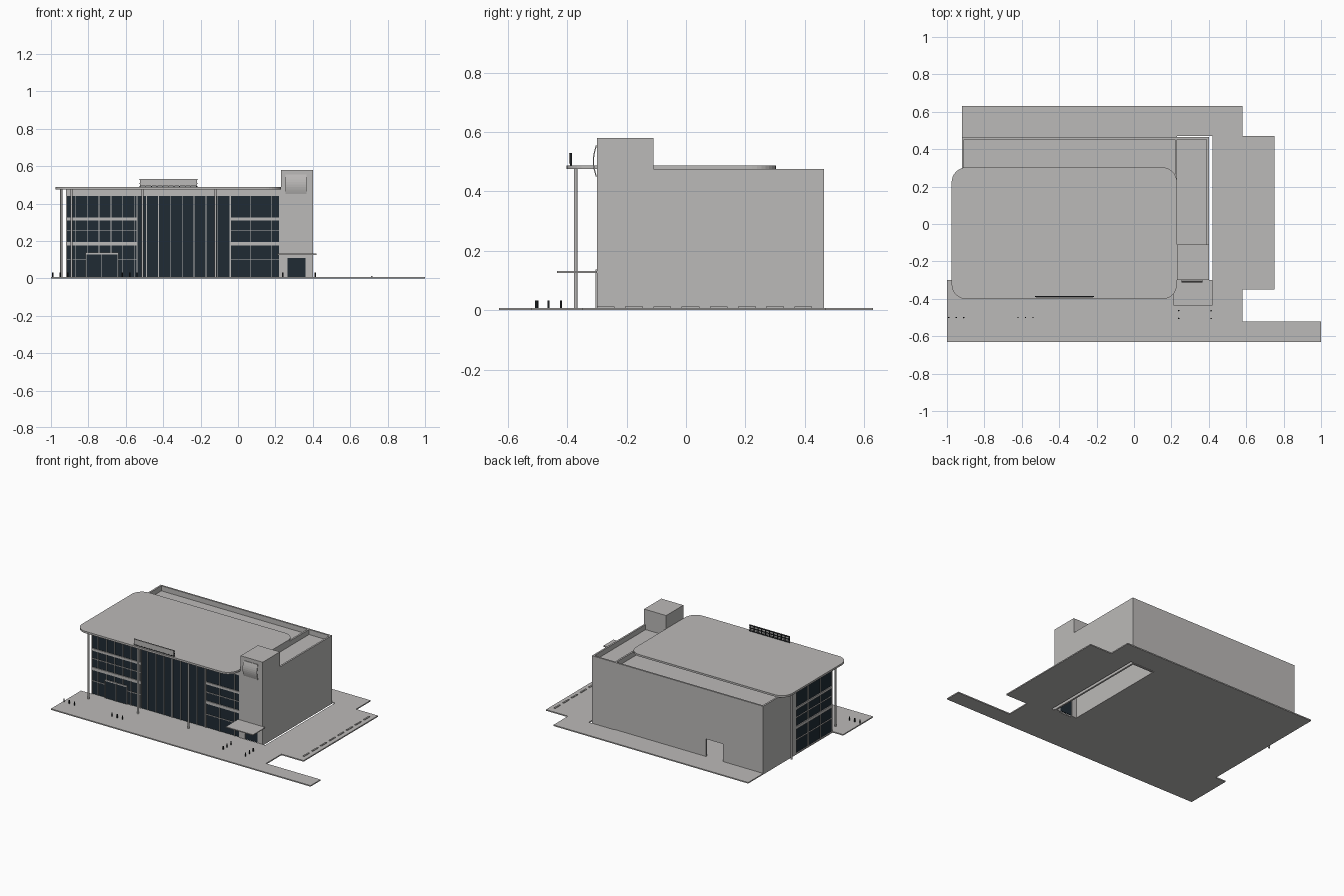
import bpy, bmesh, math

cube = bpy.data.objects.get("Cube")
if cube:
    bpy.data.objects.remove(cube, do_unlink=True)


def material(name, color):
    m = bpy.data.materials.new(name)
    m.use_nodes = True
    m.diffuse_color = (*color, 1)
    bsdf = next(n for n in m.node_tree.nodes if n.type == 'BSDF_PRINCIPLED')
    bsdf.inputs["Base Color"].default_value = (*color, 1)
    return m


GREY = material("light grey", (0.5, 0.49, 0.48))
GLASS = material("dark glass", (0.014, 0.024, 0.034))
DARK = material("dark metal", (0.012, 0.014, 0.016))


def finish(name, bm, mat):
    bmesh.ops.recalc_face_normals(bm, faces=bm.faces)
    mesh = bpy.data.meshes.new(name)
    bm.to_mesh(mesh)
    bm.free()
    mesh.materials.append(mat)
    obj = bpy.data.objects.new(name, mesh)
    bpy.context.collection.objects.link(obj)
    return obj


def boxes(name, mat, spans):
    """One object from boxes, each given as x0, x1, y0, y1, z0, z1."""
    bm = bmesh.new()
    for x0, x1, y0, y1, z0, z1 in spans:
        for v in bmesh.ops.create_cube(bm, size=1)["verts"]:
            v.co = (x1 if v.co.x > 0 else x0,
                    y1 if v.co.y > 0 else y0,
                    z1 if v.co.z > 0 else z0)
    return finish(name, bm, mat)


def cylinders(name, mat, spots, r, z0, z1):
    bm = bmesh.new()
    for x, y in spots:
        made = bmesh.ops.create_cone(bm, cap_ends=True, segments=12, radius1=r,
                                     radius2=r, depth=z1 - z0)
        bmesh.ops.translate(bm, verts=made["verts"], vec=(x, y, (z0 + z1) / 2))
    return finish(name, bm, mat)


# Main dimensions
L, M, R = -0.92, 0.23, 0.40        # left wall, partition, right wall
F, B = -0.30, 0.465                # front and back
G, TOP, ROOF = 0.008, 0.475, 0.44  # paving, parapet and roof heights
T = 0.012                          # wall thickness

# Paving with an open slot below the right wing
plan = [(-1, 1, -0.63, -0.52), (-1, 0.58, -0.52, F), (L, M, F, 0.63),
        (M, 0.58, 0.47, 0.63), (0.42, 0.58, F, 0.47), (0.58, 0.75, -0.35, 0.47)]
boxes("paving", GREY, [(*p, 0, G) for p in plan])

# Wheel stops along the parking edge
boxes("wheel_stops", GREY,
      [(0.71, 0.72, y, y + 0.06, G, G + 0.005)
       for y in [-0.3 + 0.095 * i for i in range(8)]])

# Hollow shell with an opening at the back
DOOR0, DOOR1, DOOR_H = -0.61, -0.48, 0.13
GLASS_END = 0.10
boxes("back_wall", GREY, [
    (L, DOOR0, B - T, B, G, TOP), (DOOR1, M, B - T, B, G, TOP),
    (M, R, B - T, B, 0, TOP), (DOOR0, DOOR1, B - T, B, DOOR_H, TOP)])
boxes("left_wall", GREY, [(L, L + T, GLASS_END, B - T, G, TOP),
                          (L, L + T, F, GLASS_END, ROOF, TOP)])
boxes("right_wall", GREY, [(R - T, R, F, B - T, 0, TOP)])
boxes("partition", GREY, [(M - T, M, F, B - T, G, TOP)])
boxes("front_header", GREY, [(L + T, M - T, F, F + T, ROOF, TOP)])
boxes("roof_deck", GREY, [(L + T, M - T, F + T, B - T, ROOF - 0.01, ROOF),
                          (M, R - T, F + T, B - T, ROOF - 0.01, ROOF)])

# Stair tower with a glazed door
boxes("tower", GREY, [
    (M, R, F, -0.11, ROOF, 0.58), (M, 0.265, F, F + T, 0, ROOF),
    (0.36, R - T, F, F + T, 0, ROOF), (0.265, 0.36, F, F + T, 0.11, ROOF)])
boxes("tower_door", GLASS, [(0.265, 0.36, F + 0.002, F + 0.008, G, 0.11)])
boxes("tower_canopy", GREY, [(0.21, 0.42, -0.435, F, 0.126, 0.132)])

# Bowed sign panel on the tower
bm = bmesh.new()
rows = []
for i in range(9):
    t = i / 8
    y = F - 0.004 - 0.01 * math.sin(math.pi * t)
    z = 0.45 + 0.105 * t
    rows.append([bm.verts.new((x, yy, z)) for x, yy in
                 ((0.255, y), (0.365, y), (0.365, y + 0.004), (0.255, y + 0.004))])
for a, b in zip(rows, rows[1:]):
    for k in range(4):
        n = (k + 1) % 4
        bm.faces.new((a[k], a[n], b[n], b[k]))
bm.faces.new(rows[0])
bm.faces.new(rows[-1])
finish("tower_sign", bm, GREY)

# Curtain wall glass on the front and left
boxes("front_glass", GLASS, [(L + 0.006, M - T, F + 0.006, F + 0.01, G, ROOF)])
boxes("left_glass", GLASS, [(L + 0.006, L + 0.01, F + 0.006, GLASS_END, G, ROOF)])

# Spandrels, rails and mullions
RAILS = [(0.31, 0.326), (0.253, 0.257), (0.175, 0.195), (0.098, 0.102)]
bars = []
for z0, z1 in RAILS:
    bars += [(L, -0.54, F, F + 0.006, z0, z1), (-0.04, M, F, F + 0.006, z0, z1),
             (L, L + 0.006, F, GLASS_END, z0, z1)]
boxes("spandrels", GREY, bars)
mullions = [-0.87 + 0.0635 * i for i in range(14)] + [0.065, 0.18, -0.54, -0.04]
boxes("front_mullions", GREY,
      [(x - 0.002, x + 0.002, F, F + 0.006, G, ROOF) for x in mullions])
boxes("left_mullions", GREY,
      [(L, L + 0.006, y - 0.002, y + 0.002, G, ROOF)
       for y in (F + 0.002, -0.17, -0.035, GLASS_END)])

# Main entrance with a pale frame
boxes("entrance_doors", GLASS, [(-0.81, -0.645, F - 0.002, F + 0.004, G, 0.13)])
boxes("entrance_frame", GREY, [
    (-0.815, -0.64, F - 0.005, F, 0.128, 0.137),
    (-0.645, -0.64, F - 0.005, F, G, 0.128),
    (-0.815, -0.81, F - 0.005, F, G, 0.128),
    (-0.73, -0.726, F - 0.005, F, G, 0.128)])

# Rounded canopy roof
bm = bmesh.new()
x0, x1, y0, y1, r = -0.975, 0.23, -0.402, 0.303, 0.08
outline = []
centres = [(x1 - r, y1 - r), (x0 + r, y1 - r), (x0 + r, y0 + r), (x1 - r, y0 + r)]
for q, (cx, cy) in enumerate(centres):
    for i in range(9):
        a = math.pi / 2 * (q + i / 8)
        outline.append(bm.verts.new((cx + r * math.cos(a), cy + r * math.sin(a), TOP)))
face = bm.faces.new(outline)
top = bmesh.ops.extrude_face_region(bm, geom=[face])["geom"]
bmesh.ops.translate(bm, vec=(0, 0, 0.013),
                    verts=[v for v in top if isinstance(v, bmesh.types.BMVert)])
finish("canopy_roof", bm, GREY)

# Columns under the canopy
cylinders("canopy_columns", GREY,
          [(-0.89, -0.372), (-0.51, -0.372), (-0.12, -0.372), (-0.945, 0.19)],
          0.006, G, TOP)

# Sign board on the canopy edge, with its dark frame behind
boxes("roof_sign", GREY, [(-0.525, -0.22, -0.394, -0.390, 0.495, 0.53)])
frame = [(-0.53, -0.215, -0.390, -0.384, z, z + 0.004) for z in (0.488, 0.507, 0.525)]
frame += [(x, x + 0.004, -0.390, -0.384, 0.488, 0.529)
          for x in [-0.525 + 0.0301 * i for i in range(11)]]
boxes("roof_sign_frame", DARK, frame)

# Bollards
spots = [(x + 0.04 * i, -0.5) for x in (-0.99, -0.62) for i in range(3)]
spots += [(x, -0.505 + 0.042 * i) for x in (0.24, 0.412) for i in range(3)]
cylinders("bollards", DARK, spots, 0.004, G, 0.032)
